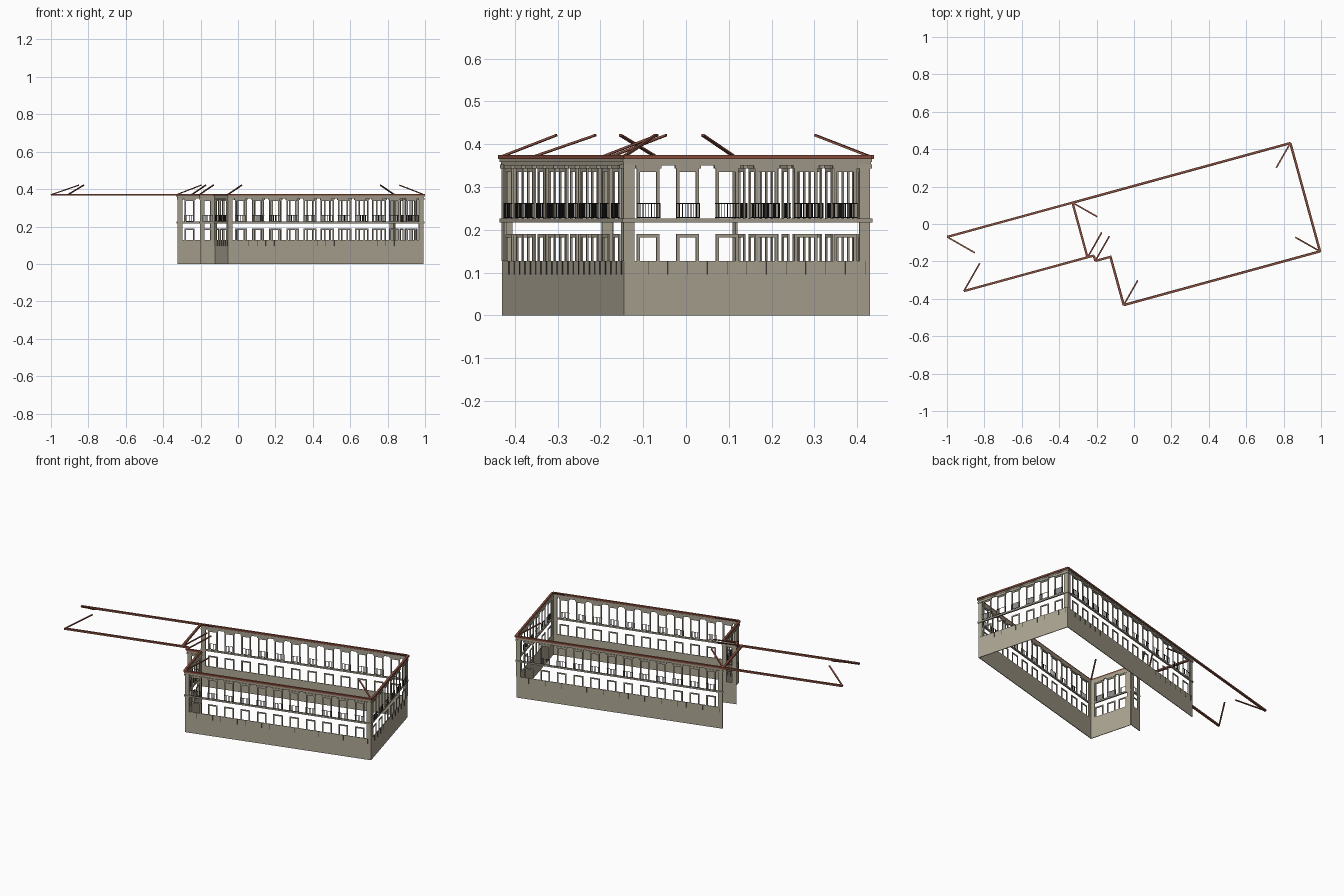
import bpy, bmesh, math
from mathutils import Matrix, Vector

if "Cube" in bpy.data.objects:
    bpy.data.objects.remove(bpy.data.objects["Cube"], do_unlink=True)

TURN = Matrix.Rotation(math.radians(15.3), 4, 'Z')   # whole plan is turned on the site


def material(name, color):
    m = bpy.data.materials.new(name)
    m.use_nodes = True
    m.diffuse_color = (*color, 1)
    m.node_tree.nodes["Principled BSDF"].inputs["Base Color"].default_value = (*color, 1)
    return m


STONE = material("warm_stone", (0.42, 0.38, 0.295))
TRIM = material("trim_stone", (0.38, 0.345, 0.268))
IRON = material("black_iron", (0.015, 0.015, 0.015))
COPPER = material("red_brown_gutter", (0.26, 0.08, 0.05))
PIPE = material("dark_pipe", (0.07, 0.065, 0.055))

parts = {}


def mesh_for(name, mat):
    if name not in parts:
        parts[name] = (bmesh.new(), mat)
    return parts[name][0]


def box(name, mat, frame, x, y, z):
    """Box between the given (low, high) ranges inside a local frame."""
    mid = [(a + b) / 2 for a, b in (x, y, z)]
    size = [b - a for a, b in (x, y, z)]
    bmesh.ops.create_cube(mesh_for(name, mat), size=1,
                          matrix=frame @ Matrix.Translation(mid) @ Matrix.Diagonal((*size, 1)))


def beam(name, mat, p, q, width, height):
    """Straight bar between two points in the plan."""
    p, q = Vector(p), Vector(q)
    d = q - p
    x = d.normalized()
    y = Vector((0, 0, 1)).cross(x).normalized()
    frame = Matrix((x, y, x.cross(y))).transposed().to_4x4()
    frame.translation = p
    box(name, mat, TURN @ frame, (0, d.length), (-width / 2, width / 2), (-height / 2, height / 2))


def wall_frame(p, q):
    """x runs along the wall, y points inwards, z is up."""
    d = Vector(q) - Vector(p)
    turn = Matrix.Rotation(math.atan2(d.y, d.x), 4, 'Z')
    return TURN @ Matrix.Translation((*p, 0)) @ turn, d.length


def window(f, c, low, high, kind):
    half, jamb = 0.0275, 0.0075
    name = kind + "_window_frames"
    for s in (-1, 1):
        a, b = sorted((c + s * half, c + s * (half - jamb)))
        box(name, TRIM, f, (a, b), (-0.002, 0.002), (low, high))
    box(name, TRIM, f, (c - half, c + half), (-0.002, 0.002), (high - jamb, high))


def balcony(f, c):
    out, half, low, high = -0.006, 0.0275, 0.229, 0.261
    for z in (low, high):
        box("balcony_railings", IRON, f, (c - half, c + half), (out, out + 0.0015), (z - 0.001, z + 0.001))
        for s in (-1, 1):
            x = c + s * half
            box("balcony_railings", IRON, f, (x - 0.0008, x + 0.0008), (out, 0), (z - 0.001, z + 0.001))
    for i in range(9):
        x = c + half * (i / 4 - 1)
        box("balcony_railings", IRON, f, (x - 0.0007, x + 0.0007), (out, out + 0.0014), (low, high))


def build_wall(p, q, count, first, pitch):
    f, n = wall_frame(p, q)
    box("base_wall", STONE, f, (0, n), (0, 0.004), (0, 0.127))
    box("floor_band", TRIM, f, (-0.004, n + 0.004), (-0.005, 0.004), (0.217, 0.226))
    # stepped cornice
    box("cornice", TRIM, f, (-0.002, n + 0.002), (-0.002, 0.004), (0.350, 0.358))
    box("cornice", STONE, f, (-0.004, n + 0.004), (-0.004, 0.004), (0.358, 0.366))
    # corner pilasters with capitals
    for a in (0, n - 0.025):
        box("corner_pilasters", STONE, f, (a, a + 0.025), (-0.001, 0.004), (0.127, 0.350))
        box("pilaster_capitals", STONE, f, (a - 0.003, a + 0.028), (-0.004, 0.004), (0.343, 0.352))
    for i in range(count):
        c = first + i * pitch
        window(f, c, 0.127, 0.190, "lower")
        window(f, c, 0.226, 0.343, "upper")
        box("window_lintels", TRIM, f, (c - 0.031, c + 0.031), (-0.005, 0.004), (0.343, 0.350))
        balcony(f, c)
        # thin drain spouts on the base, under and beside each window
        for x in (c, c + pitch / 2):
            box("drain_spouts", PIPE, f, (x - 0.0004, x + 0.0004), (-0.002, 0), (0.095, 0.127))


# wall corners in the unturned plan
front_left, front_right = (-0.165, -0.401), (0.918, -0.401)
back_right, back_left = (0.918, 0.194), (-0.282, 0.194)
inner, stub = (-0.165, -0.134), (-0.247, -0.134)

build_wall(front_left, front_right, 11, 0.0665, 0.095)
build_wall(front_right, back_right, 6, 0.058, 0.0955)
build_wall(back_right, back_left, 12, 0.072, 0.0965)
build_wall(inner, front_left, 3, 0.054, 0.079)
build_wall(stub, inner, 1, 0.041, 0.08)

# eaves gutters
EAVE = 0.370
gutter_runs = [
    [(-0.982, 0.197), (0.921, 0.197), (0.921, -0.404), (-0.168, -0.404),
     (-0.168, -0.136), (-0.252, -0.136), (-0.252, -0.106), (-0.972, -0.106)],
    [(-0.287, 0.197), (-0.287, -0.106)],
]
for run in gutter_runs:
    for p, q in zip(run, run[1:]):
        beam("eaves_gutters", COPPER, (*p, EAVE), (*q, EAVE), 0.012, 0.010)

# rising hip rafters at the roof corners: start, direction, reach
RISE = 0.051
MAIN, WING = 0.107, 0.120
hips = [((-0.982, 0.197), 1, -1, WING), ((-0.972, -0.106), 1, 1, WING),
        ((-0.287, 0.197), 1, -1, MAIN), ((-0.286, -0.106), 1, 1, MAIN),
        ((-0.252, -0.136), 1, 1, MAIN), ((-0.168, -0.404), 1, 1, MAIN),
        ((0.921, -0.404), -1, 1, MAIN), ((0.921, 0.197), -1, -1, MAIN)]
for (x, y), sx, sy, reach in hips:
    beam("hip_rafters", COPPER, (x, y, EAVE),
         (x + sx * reach, y + sy * reach, EAVE + RISE), 0.008, 0.005)

# turn every gathered part into an object
for name, (bm, mat) in parts.items():
    mesh = bpy.data.meshes.new(name)
    bm.to_mesh(mesh)
    bm.free()
    mesh.materials.append(mat)
    bpy.context.collection.objects.link(bpy.data.objects.new(name, mesh))
